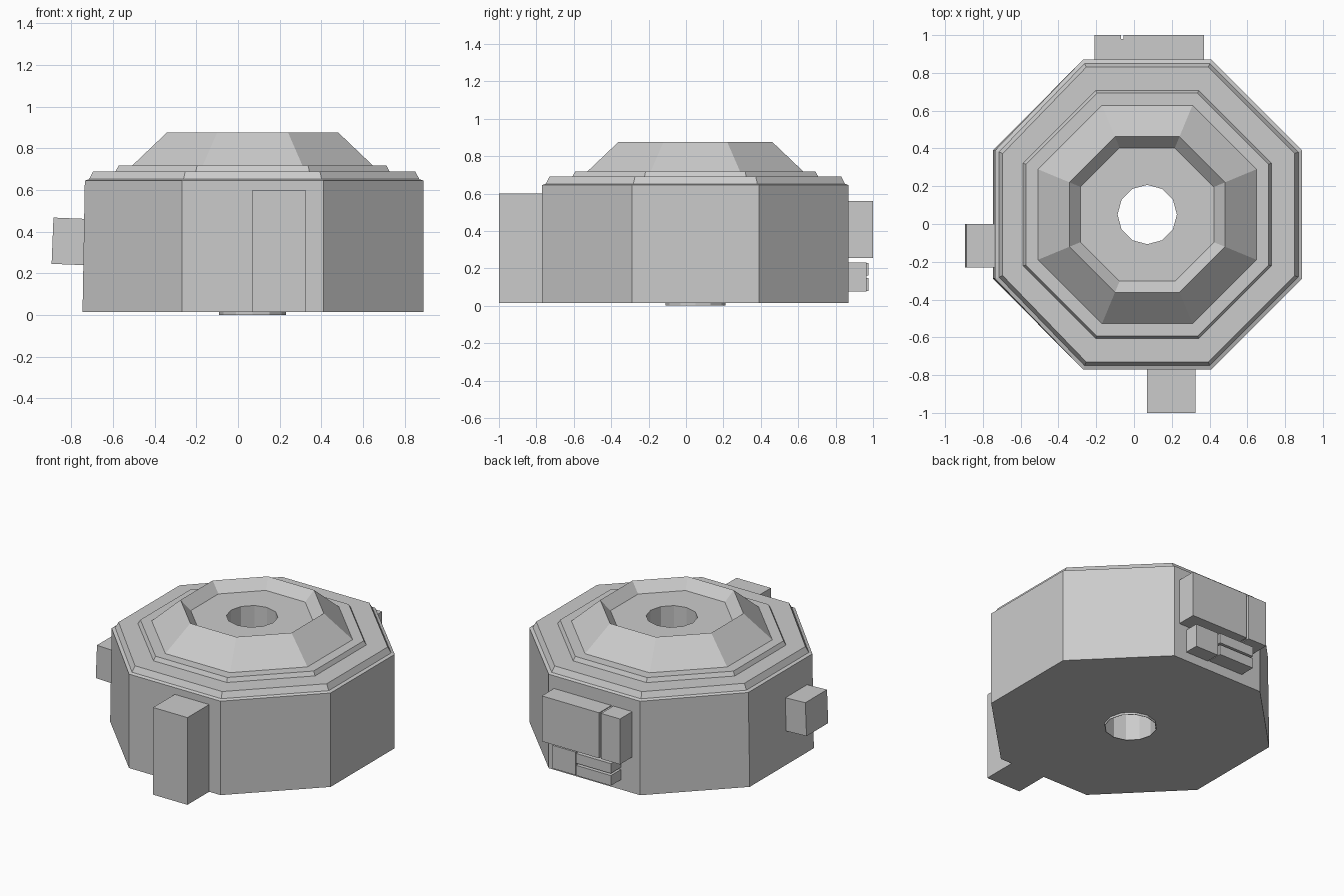
import bpy, bmesh, math
from mathutils import Matrix

if "Cube" in bpy.data.objects:
    bpy.data.objects.remove(bpy.data.objects["Cube"])

CX, CY = 0.07, 0.05          # axis of the octagonal housing
LEAN = 0.015                 # the left wall leans slightly inwards


def ring(bm, n, apothem, z, lean=0.0):
    """Closed loop of n verts; returns its verts and edges."""
    r = apothem / math.cos(math.pi / n) if n == 8 else apothem
    off = math.pi / n if n == 8 else 0
    vs = []
    for i in range(n):
        a = off + 2 * math.pi * i / n
        x = r * math.cos(a)
        if x < -0.9 * apothem:
            x += lean
        vs.append(bm.verts.new((CX + x, CY + r * math.sin(a), z)))
    es = [bm.edges.new((vs[i], vs[(i + 1) % n])) for i in range(n)]
    return vs, es


def finish(bm, name):
    bmesh.ops.recalc_face_normals(bm, faces=bm.faces[:])
    mesh = bpy.data.meshes.new(name)
    bm.to_mesh(mesh)
    bm.free()
    obj = bpy.data.objects.new(name, mesh)
    bpy.context.collection.objects.link(obj)
    return obj


def loft(name, profile):
    """Closed solid through rings of (sides, radius, z, lean)."""
    bm = bmesh.new()
    rings = [ring(bm, *p) for p in profile]
    for (va, ea), (vb, eb) in zip(rings, rings[1:] + rings[:1]):
        n = len(va)
        if n == len(vb):
            for i in range(n):
                j = (i + 1) % n
                bm.faces.new((va[i], va[j], vb[j], vb[i]))
        else:                # flat plate with a rounder hole
            bmesh.ops.triangle_fill(bm, edges=ea + eb, use_beauty=True,
                                    use_dissolve=False)
    return finish(bm, name)


def box(name, x, y, z, tilt=0.0):
    """Box from (min, max) ranges, tilted about the y axis in degrees."""
    bm = bmesh.new()
    size = [b - a for a, b in (x, y, z)]
    mid = [(a + b) / 2 for a, b in (x, y, z)]
    m = (Matrix.Translation(mid)
         @ Matrix.Rotation(math.radians(tilt), 4, 'Y')
         @ Matrix.Diagonal((*size, 1)))
    bmesh.ops.create_cube(bm, size=1, matrix=m)
    return finish(bm, name)


# Octagonal housing: walls, stepped roof, crater, centre hole and bottom lip
loft("housing", [
    (8, 0.82, 0.015, 0.004),
    (8, 0.82, 0.645, LEAN),
    (8, 0.80, 0.652, LEAN),
    (8, 0.78, 0.69, LEAN),
    (8, 0.657, 0.69, 0),
    (8, 0.643, 0.717, 0),
    (8, 0.578, 0.717, 0),
    (8, 0.412, 0.875, 0),
    (8, 0.353, 0.81, 0),
    (12, 0.157, 0.81, 0),
    (12, 0.157, 0.0, 0),
    (12, 0.16, 0.0, 0),
    (12, 0.16, 0.015, 0),
])

# Front pillar and tilted side block
box("front_pillar", (0.07, 0.325), (-1.0, -0.75), (0.015, 0.60))
box("side_block", (-0.89, -0.70), (-0.23, 0.0), (0.242, 0.464), 2.3)

# Upper pair of back boxes with a recessed joint between them
box("back_box_large", (-0.055, 0.37), (0.84, 1.0), (0.255, 0.56))
box("back_box_small", (-0.21, -0.07), (0.84, 1.0), (0.255, 0.56))
box("back_box_joint", (-0.075, -0.05), (0.84, 0.98), (0.26, 0.555))

# Lower back block with two horizontal strips
box("back_lower_block", (0.145, 0.315), (0.84, 0.965), (0.075, 0.23))
for i, z in enumerate(((0.08, 0.148), (0.162, 0.228))):
    box(f"back_strip_{i + 1}", (-0.125, 0.135), (0.84, 0.975), z)
